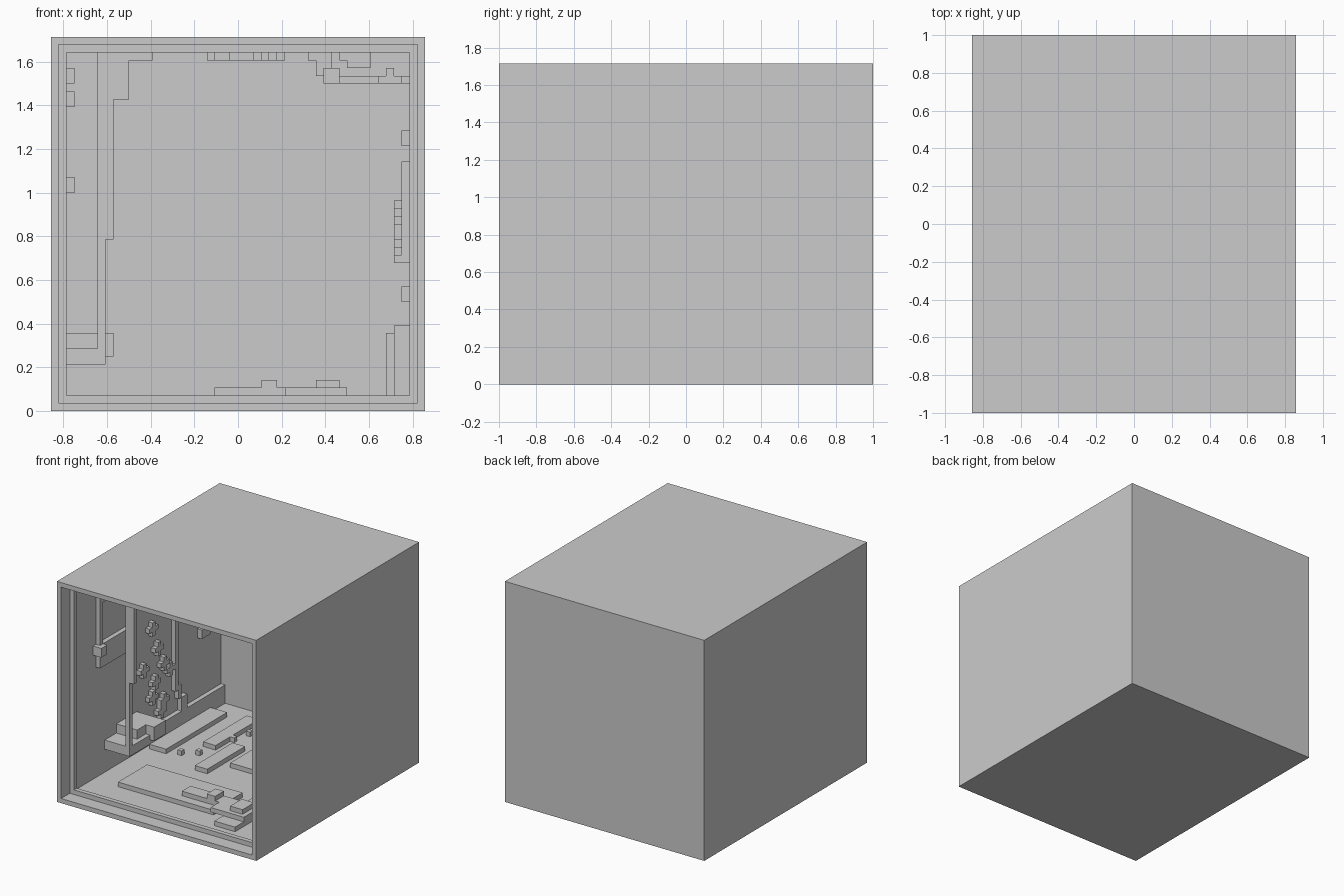
import bpy, bmesh

if "Cube" in bpy.data.objects:
    bpy.data.objects.remove(bpy.data.objects["Cube"])

U = 2 / 56  # one voxel; grid is 48 wide, 56 deep, 48 high


def boxes(name, items):
    """One object from boxes given as (x0, x1, y0, y1, z0, z1) in voxels."""
    bm = bmesh.new()
    for x0, x1, y0, y1, z0, z1 in items:
        vs = bmesh.ops.create_cube(bm, size=1)["verts"]
        for v in vs:
            v.co = (((x1 if v.co.x > 0 else x0) - 24) * U,
                    ((y1 if v.co.y > 0 else y0) - 28) * U,
                    (z1 if v.co.z > 0 else z0) * U)
    me = bpy.data.meshes.new(name)
    bm.to_mesh(me)
    bm.free()
    ob = bpy.data.objects.new(name, me)
    bpy.context.collection.objects.link(ob)
    return ob


def frame(name, a, b, y0, y1):
    """Square ring from inset a to inset b, extruded in depth, no internal faces."""
    bm = bmesh.new()
    rings = []
    for inset, y in ((a, y0), (b, y0), (b, y1), (a, y1)):
        lo, hi = inset, 48 - inset
        rings.append([bm.verts.new(((x - 24) * U, (y - 28) * U, z * U))
                      for x, z in ((lo, lo), (hi, lo), (hi, hi), (lo, hi))])
    for r in range(4):
        p, q = rings[r], rings[(r + 1) % 4]
        for i in range(4):
            j = (i + 1) % 4
            bm.faces.new((p[i], p[j], q[j], q[i]))
    bmesh.ops.recalc_face_normals(bm, faces=bm.faces[:])
    me = bpy.data.meshes.new(name)
    bm.to_mesh(me)
    bm.free()
    ob = bpy.data.objects.new(name, me)
    bpy.context.collection.objects.link(ob)


# Open-fronted case: outer block with the cavity cut out
case = boxes("case", [(0, 48, 0, 56, 0, 48)])
cutter = boxes("cavity_cutter", [(1, 47, -2, 55, 1, 47)])
cutter.hide_render = True
mod = case.modifiers.new("cavity", "BOOLEAN")
mod.object = cutter
mod.solver = "EXACT"
bpy.context.view_layer.objects.active = case
case.select_set(True)
bpy.ops.object.modifier_apply(modifier=mod.name)
bpy.data.objects.remove(cutter)

# Thin inner lip just behind the opening
frame("front_lip", 1, 2, 3, 4)

# Ledge, pole and hanging arm on the left wall
boxes("wall_ledge", [
    (1, 7, 15, 26, 6, 8), (1, 6, 19, 26, 8, 10), (6, 8, 22, 26, 7, 10)])
boxes("tall_pole", [
    (6, 7, 15, 16, 6, 22), (6, 8, 15, 16, 22, 40),
    (6, 10, 15, 16, 40, 45), (6, 13, 15, 16, 45, 47)])
boxes("wall_rail", [
    (1, 2, 12, 13, 25, 39), (1, 3, 11, 13, 28, 30), (1, 2, 13, 24, 25, 30),
    (1, 2, 12, 17, 39, 41), (1, 3, 17, 19, 39, 41), (1, 3, 19, 21, 42, 44)])

# Thin pipe stepping down to the skirting
boxes("wall_pipe", [
    (1, 2, 38, 39, 10, 47), (1, 2, 39, 40, 8, 11), (1, 2, 40, 42, 5, 8)])
boxes("skirting", [(1, 2, 31, 55, 1, 5), (1, 2, 47, 50, 18, 20)])

# Scattered crosses of small blocks on the left wall
studs = []
for y, z in ((30, 26), (32, 21), (27, 18), (34, 17), (31, 14),
             (36, 15), (30, 11), (34, 9), (33, 7)):
    studs += [(1, 2, y, y + 1, z - 1, z + 2), (1, 2, y - 1, y + 2, z, z + 1)]
boxes("wall_studs", studs)

# Low plates and cubes on the floor
boxes("floor_plates", [
    (7, 30, 11, 21, 1, 2), (21, 30, 13, 16, 2, 3), (27, 29, 13, 16, 3, 4),
    (2, 6, 29, 50, 1, 2), (10, 13, 36, 51, 1, 2), (15, 18, 26, 39, 1, 2),
    (20, 34, 31, 39, 1, 2), (33, 38, 7, 20, 1, 2), (30, 38, 10, 16, 2, 3),
    (34, 37, 11, 15, 3, 4)])
boxes("floor_cubes", [(x, x + 1, y, y + 1, 1, 2)
                      for x, y in ((8, 30), (11, 32), (13, 41), (14, 45))])

# Blocks on the right wall
boxes("right_wall_parts", [
    (43, 47, 22, 26, 1, 10), (44, 47, 20, 22, 1, 11), (45, 47, 18, 20, 34, 36),
    (45, 47, 24, 26, 14, 16), (45, 47, 26, 28, 19, 32)])
boxes("right_wall_steps", [(44, 47, 26 + n, 27 + n, z, z + h) for n, (z, h) in
                           enumerate(((19, 1), (20, 1), (21, 1), (22, 2), (24, 1), (25, 1), (26, 1)))])

# Pipes and blocks under the ceiling
boxes("ceiling_strip", [(20 + a, 20 + b, 26 + n, 27 + n, 45, 47) for n, (a, b) in
                        enumerate(((0, 1), (1, 3), (3, 6), (6, 7), (7, 8), (8, 9), (9, 10)))])
boxes("ceiling_parts", [
    (33, 34, 28, 30, 45, 47), (34, 36, 28, 30, 43, 47), (35, 37, 24, 26, 42, 44),
    (36, 47, 28, 29, 42, 43), (37, 41, 20, 24, 45, 47), (38, 41, 20, 23, 44, 45),
    (42, 45, 26, 28, 42, 43), (43, 44, 26, 28, 43, 44)])
